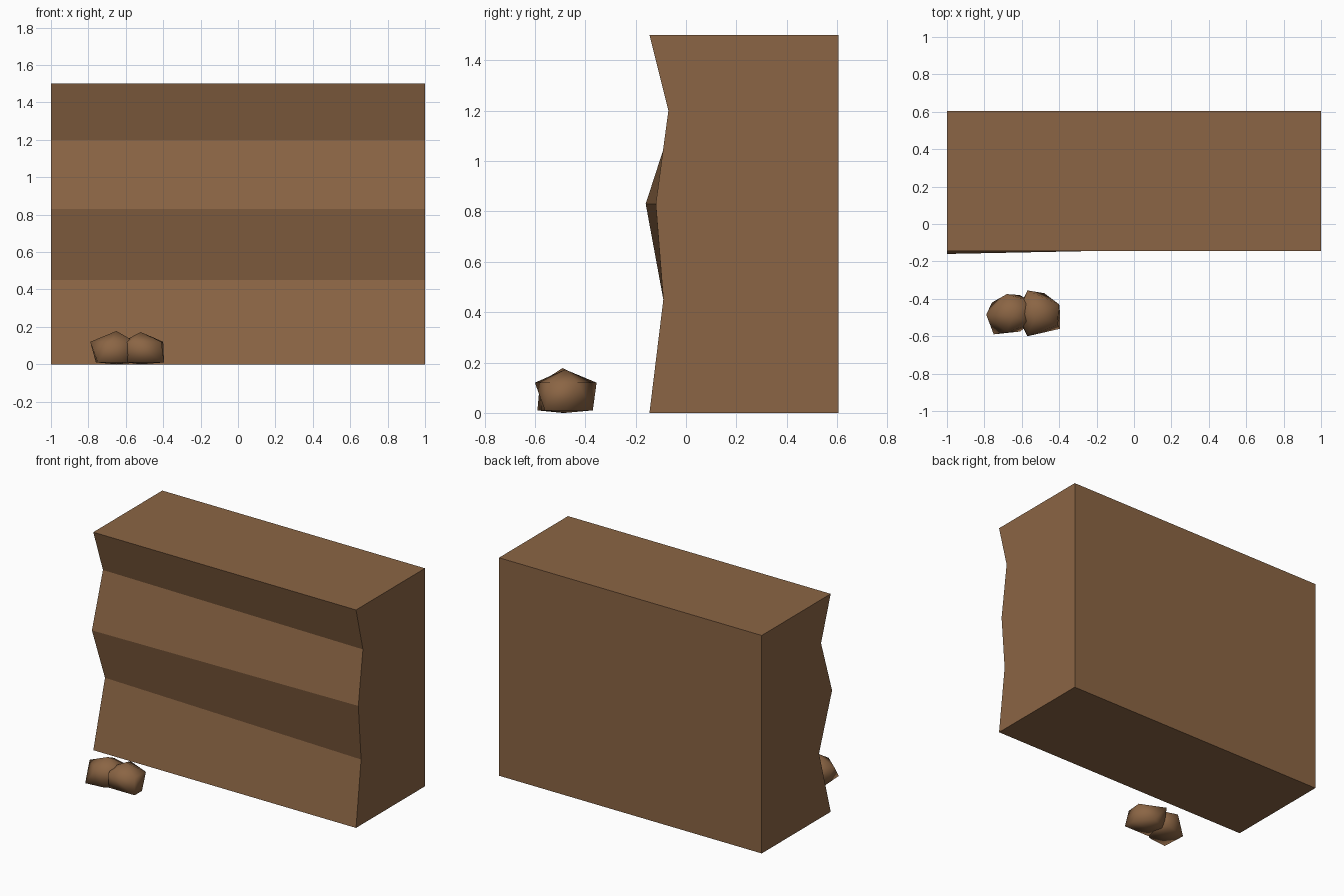
import bpy

if "Cube" in bpy.data.objects:
    bpy.data.objects.remove(bpy.data.objects["Cube"])

# One earthy colour for everything
earth = bpy.data.materials.new("earth brown")
earth.diffuse_color = (0.258, 0.130, 0.058, 1)
earth.use_nodes = True
earth.node_tree.nodes["Principled BSDF"].inputs["Base Color"].default_value = earth.diffuse_color


def add_mesh(name, verts, faces, smooth=False):
    mesh = bpy.data.meshes.new(name)
    mesh.from_pydata(verts, [], faces)
    mesh.materials.append(earth)
    for poly in mesh.polygons:
        poly.use_smooth = smooth
    mesh.update()
    obj = bpy.data.objects.new(name, mesh)
    bpy.context.collection.objects.link(obj)
    return obj


# Cliff block: (height, front y on the left, front y on the right)
BACK = 0.605
profile = [(0, -0.145, -0.145), (0.45, -0.018, -0.09), (0.83, -0.16, -0.12),
           (1.2, -0.04, -0.07), (1.5, -0.145, -0.145)]
n = len(profile)
left = [(-1, yl, z) for z, yl, yr in profile] + [(-1, BACK, 1.5), (-1, BACK, 0)]
right = [(1, yr, z) for z, yl, yr in profile] + [(1, BACK, 1.5), (1, BACK, 0)]
m = len(left)
faces = [(m + i, m + (i + 1) % m, (i + 1) % m, i) for i in range(m)]
faces += [tuple(range(m)), tuple(reversed(range(m, 2 * m)))]
add_mesh("cliff_block", left + right, faces)


# Boulder: twelve-cornered stone from an apex, two staggered rings and a base point.
# Rings run clockwise seen from above.
def boulder(name, apex, shoulder, foot):
    verts = [apex] + [(x, y, 0.12) for x, y in shoulder]
    verts += [(x, y, 0.01) for x, y in foot] + [(apex[0], apex[1], 0)]
    tris = []
    for i in range(5):
        j = (i + 1) % 5
        tris += [(0, 1 + j, 1 + i), (1 + i, 1 + j, 6 + i),
                 (6 + i, 1 + j, 6 + j), (6 + i, 6 + j, 11)]
    add_mesh(name, verts, tris, smooth=True)


boulder("left_boulder", (-0.65, -0.49, 0.178),
        [(-0.79, -0.485), (-0.68, -0.375), (-0.56, -0.41), (-0.55, -0.53), (-0.68, -0.58)],
        [(-0.76, -0.42), (-0.61, -0.38), (-0.53, -0.48), (-0.61, -0.575), (-0.75, -0.59)])
boulder("right_boulder", (-0.52, -0.48, 0.172),
        [(-0.57, -0.355), (-0.40, -0.43), (-0.41, -0.54), (-0.57, -0.60), (-0.62, -0.48)],
        [(-0.48, -0.37), (-0.395, -0.48), (-0.395, -0.56), (-0.59, -0.56), (-0.60, -0.42)])
